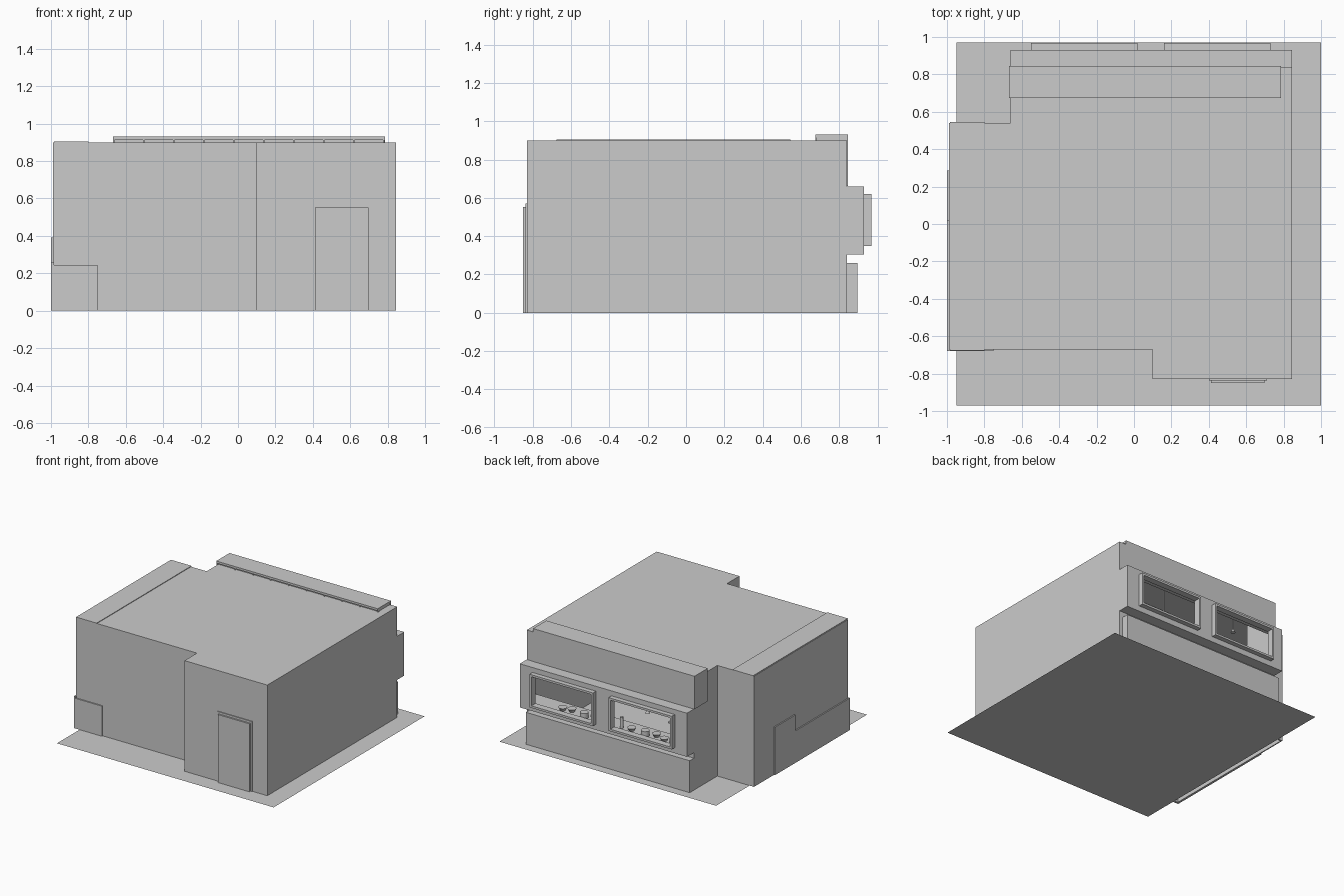
import bpy, bmesh, math

if "Cube" in bpy.data.objects:
    bpy.data.objects.remove(bpy.data.objects["Cube"])


def make(name, bm):
    bmesh.ops.recalc_face_normals(bm, faces=bm.faces[:])
    me = bpy.data.meshes.new(name)
    bm.to_mesh(me)
    bm.free()
    ob = bpy.data.objects.new(name, me)
    bpy.context.collection.objects.link(ob)
    return ob


def add_box(bm, x0, x1, y0, y1, z0, z1):
    vs = bmesh.ops.create_cube(bm, size=1)["verts"]
    for v in vs:
        v.co.x = x1 if v.co.x > 0 else x0
        v.co.y = y1 if v.co.y > 0 else y0
        v.co.z = z1 if v.co.z > 0 else z0


def boxes(name, *specs):
    bm = bmesh.new()
    for s in specs:
        add_box(bm, *s)
    return make(name, bm)


def vessel(name, x, y, z, r_low, r_top, h, sides=14):
    bm = bmesh.new()
    bmesh.ops.create_cone(bm, cap_ends=True, segments=sides,
                          radius1=r_low, radius2=r_top, depth=h)
    bmesh.ops.translate(bm, verts=bm.verts[:], vec=(x, y, z + h / 2))
    ob = make(name, bm)
    for p in ob.data.polygons:
        p.use_smooth = len(p.vertices) == 4
    return ob


# Ground sheet, also the floor of the room
bm = bmesh.new()
bm.faces.new([bm.verts.new(c) for c in
              ((-.95, -.97, 0), (1, -.97, 0), (1, .97, 0), (-.95, .97, 0))])
make("ground_slab", bm)

# Hollow shell: walls along the footprint (open at the back) and a flat roof
H = 0.9
foot = [(-.66, .84), (-.66, .54), (-.99, .54), (-.99, -.67),
        (.1, -.67), (.1, -.83), (.845, -.83), (.845, .84)]
bm = bmesh.new()
low = [bm.verts.new((x, y, 0)) for x, y in foot]
top = [bm.verts.new((x, y, H)) for x, y in foot]
for i in range(len(foot) - 1):
    bm.faces.new((low[i], low[i + 1], top[i + 1], top[i]))
bm.faces.new(top)
shell = make("wall_and_roof_shell", bm)
# make sure the roof faces upward so the thickness goes inward
if max(shell.data.polygons, key=lambda p: len(p.vertices)).normal.z < 0:
    shell.data.flip_normals()
mod = shell.modifiers.new("thickness", "SOLIDIFY")
mod.thickness = 0.012
mod.offset = -1

# Back wall above and below the serving windows
boxes("back_wall", (-.66, .845, .825, .84, .65, H), (-.66, .845, .825, .84, 0, .315))
boxes("low_front_counter_wall", (-.66, .815, .84, .895, 0, .26))

# Fascia board with its top cap and small brackets on the roof
boxes("fascia_board", (-.668, .785, .835, .845, .662, .93),
      (-.668, -.66, .675, .84, .662, .93))
boxes("fascia_cap", (-.668, .785, .675, .845, .913, .93))
boxes("fascia_cap_base", (-.66, .78, .69, .84, .9, .913))
boxes("fascia_brackets", *[(-.668 + i * .1605, -.66 + i * .1605, .68, .70, .9, .913)
                           for i in range(10)])

# Raised roof strip on the left
boxes("left_roof_strip", (-.985, -.80, -.675, .545, .9, .905))

# Projecting window bay
X0, X1, Y0, Y1 = -.66, .845, .84, .93
windows = [(-.55, .02), (.16, .73)]
boxes("window_bay",
      (X0, X1, Y0 - .01, Y1, .648, .66),
      (X0, X1, Y0 - .01, Y1, .305, .317),
      (X0, X0 + .012, Y0, Y1, .317, .648),
      (X1 - .012, X1, Y0, Y1, .317, .648),
      (X0 + .012, X1 - .012, Y1 - .012, Y1, .317, .352),
      (X0 + .012, X1 - .012, Y1 - .012, Y1, .618, .648))
edges = [X0 + .012] + [v for w in windows for v in w] + [X1 - .012]
boxes("window_piers", *[(edges[i], edges[i + 1], Y1 - .012, Y1, .352, .618)
                        for i in range(0, 6, 2)])

# Window frames
t = .017
for n, (a, b) in enumerate(windows):
    boxes(f"window_frame_{n + 1}",
          (a, a + t, .915, .968, .35, .62), (b - t, b, .915, .968, .35, .62),
          (a + t, b - t, .915, .968, .62 - t, .62),
          (a + t, b - t, .915, .968, .35, .35 + t))

# Kitchen counter behind the windows, with hanging shelves
boxes("serving_counter", (-.645, .83, .75, .918, .335, .35))
boxes("inner_shelves", (.30, .56, .66, .78, .50, .512), (-.64, -.40, .70, .80, .46, .472))
for x in (.31, .55):
    boxes("shelf_hanger", (x, x + .006, .715, .722, .512, .888))

# Bowls, pots and a hanging lamp
for i, (x, y) in enumerate([(.5, .87), (.43, .85), (.3, .88), (.22, .86), (-.12, .87),
                            (-.25, .88), (-.33, .85), (-.42, .88), (-.5, .87)]):
    if i % 3 == 2:
        vessel("pot", x, y, .35, .032, .032, .045)
    else:
        vessel("bowl", x, y, .35, .018, .034, .028)
vessel("bottle", -.03, .87, .35, .014, .012, .09)
vessel("ladle_handle", -.25, .85, .54, .005, .005, .09, 8)
vessel("lamp_shade", -.25, .85, .52, .018, .006, .025)

# Low cladding panels around the left corner
boxes("left_side_panels", (-1, -.985, .02, .285, 0, .39),
      (-1, -.985, -.68, .02, 0, .26))
boxes("left_front_panel", (-1, -.75, -.68, -.665, 0, .245))

# Front door
boxes("door_frame", (.40, .415, -.837, -.825, 0, .57), (.695, .71, -.837, -.825, 0, .57),
      (.415, .695, -.837, -.825, .552, .57))
boxes("door_panel", (.413, .697, -.85, -.825, 0, .553))
